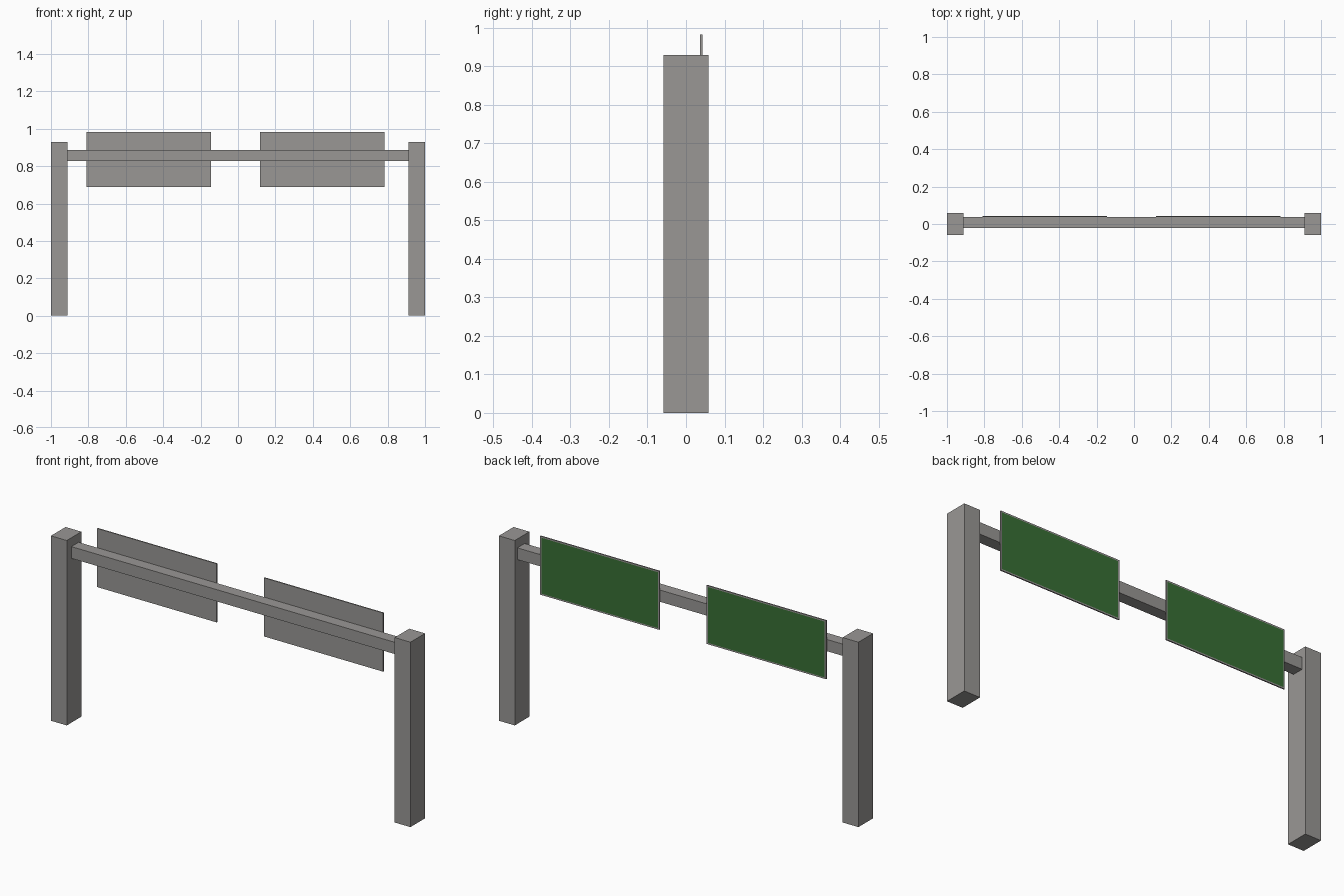
import bpy
import bmesh

cube = bpy.data.objects.get("Cube")
if cube:
    bpy.data.objects.remove(cube, do_unlink=True)


def material(name, rgb):
    mat = bpy.data.materials.new(name)
    mat.use_nodes = True
    mat.diffuse_color = (*rgb, 1)
    mat.node_tree.nodes["Principled BSDF"].inputs["Base Color"].default_value = (*rgb, 1)
    return mat


grey = material("warm grey metal", (0.32, 0.31, 0.30))
green = material("sign green", (0.04, 0.16, 0.035))


def box(name, low, high, sign=False):
    """Box between two corners; a sign gets an inset green face at the back."""
    bm = bmesh.new()
    bmesh.ops.create_cube(bm, size=1)
    for v in bm.verts:
        v.co = [(a + b) / 2 + c * (b - a) for a, b, c in zip(low, high, v.co)]
    if sign:
        bm.normal_update()
        back = max(bm.faces, key=lambda f: f.normal.y)
        bmesh.ops.inset_region(bm, faces=[back], thickness=0.01)
        back.material_index = 1
    mesh = bpy.data.meshes.new(name)
    bm.to_mesh(mesh)
    bm.free()
    mesh.materials.append(grey)
    if sign:
        mesh.materials.append(green)
    obj = bpy.data.objects.new(name, mesh)
    bpy.context.collection.objects.link(obj)
    return obj


# Posts
box("right_post", (-1, -0.058, 0), (-0.912, 0.058, 0.93))
box("left_post", (0.912, -0.058, 0), (1, 0.058, 0.93))

# Crossbeam between the posts
box("crossbeam", (-0.912, -0.021, 0.826), (0.912, 0.037, 0.885))

# Sign panels on the back of the beam
for name, x in (("right_sign", -0.809), ("left_sign", 0.118)):
    box(name, (x, 0.037, 0.687), (x + 0.664, 0.043, 0.982), sign=True)
